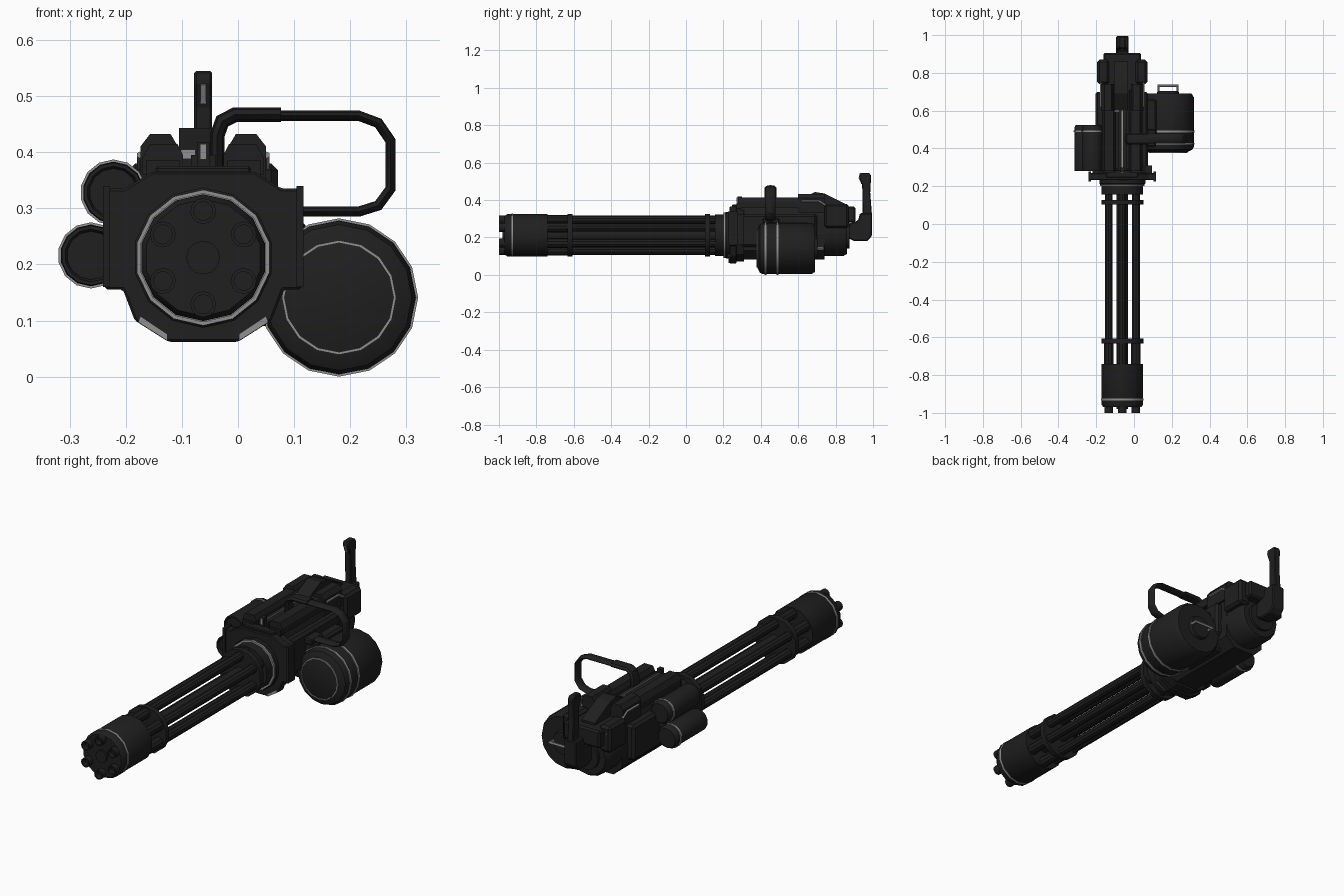
import bpy, bmesh, math
from mathutils import Vector

if "Cube" in bpy.data.objects:
    bpy.data.objects.remove(bpy.data.objects["Cube"])

AX, AZ = -0.062, 0.212  # barrel axis


def material(name, v):
    m = bpy.data.materials.new(name)
    m.diffuse_color = (v, v, v, 1)
    m.use_nodes = True
    m.node_tree.nodes["Principled BSDF"].inputs["Base Color"].default_value = m.diffuse_color
    return m


DARK = material("gunmetal black", 0.014)
GREY = material("worn steel grey", 0.28)


def finish(name, bm, mat, smooth=False):
    bmesh.ops.recalc_face_normals(bm, faces=bm.faces)
    me = bpy.data.meshes.new(name)
    bm.to_mesh(me)
    bm.free()
    me.materials.append(mat)
    ob = bpy.data.objects.new(name, me)
    bpy.context.collection.objects.link(ob)
    if smooth:
        bpy.ops.object.select_all(action='DESELECT')
        ob.select_set(True)
        bpy.context.view_layer.objects.active = ob
        bpy.ops.object.shade_smooth_by_angle(angle=math.radians(32))
    return ob


def lathe(name, x, z, prof, n=14, mat=DARK):
    """Solid of revolution along y from (y, radius) pairs."""
    bm = bmesh.new()
    rings = [[bm.verts.new((x + r * math.sin(2 * math.pi * i / n), y,
                            z + r * math.cos(2 * math.pi * i / n))) for i in range(n)]
             for y, r in prof]
    for a, b in zip(rings, rings[1:]):
        for i in range(n):
            bm.faces.new((a[i], a[(i + 1) % n], b[(i + 1) % n], b[i]))
    bm.faces.new(rings[0])
    bm.faces.new(rings[-1])
    return finish(name, bm, mat, True)


def ring(name, x, z, y0, y1, r0, r1, n=14, mat=GREY):
    """Flat sided hoop around an axis along y."""
    bm = bmesh.new()
    loops = [[bm.verts.new((x + r * math.sin(2 * math.pi * i / n), y,
                            z + r * math.cos(2 * math.pi * i / n))) for i in range(n)]
             for y, r in ((y0, r0), (y0, r1), (y1, r1), (y1, r0))]
    for k in range(4):
        a, b = loops[k], loops[(k + 1) % 4]
        for i in range(n):
            bm.faces.new((a[i], a[(i + 1) % n], b[(i + 1) % n], b[i]))
    return finish(name, bm, mat, True)


def prism(name, pts, a, b, axis='y', mat=DARK, bevel=0):
    """Extrude an (x, z) outline along y, or a (y, z) outline along x."""
    bm = bmesh.new()
    def at(p, t): return (p[0], t, p[1]) if axis == 'y' else (t, p[0], p[1])
    f = [bm.verts.new(at(p, a)) for p in pts]
    g = [bm.verts.new(at(p, b)) for p in pts]
    bm.faces.new(f)
    bm.faces.new(g)
    for i in range(len(pts)):
        j = (i + 1) % len(pts)
        bm.faces.new((f[i], f[j], g[j], g[i]))
    ob = finish(name, bm, mat)
    if bevel:
        m = ob.modifiers.new("bevel", 'BEVEL')
        m.width, m.segments = bevel, 1
    return ob


def box(name, x0, x1, y0, y1, z0, z1, mat=DARK, bevel=0):
    return prism(name, [(x0, z0), (x1, z0), (x1, z1), (x0, z1)], y0, y1, 'y', mat, bevel)


def tube(name, pts, ru, rv, up, mat=DARK, n=8):
    """Oval tube along a path; 'up' is the direction of the rv radius."""
    bm = bmesh.new()
    P = [Vector(p) for p in pts]
    up = Vector(up)
    rings = []
    for i, p in enumerate(P):
        d0 = (P[i] - P[i - 1]).normalized() if i else None
        d1 = (P[i + 1] - P[i]).normalized() if i < len(P) - 1 else None
        d = ((d0 or d1) + (d1 or d0)).normalized()
        s = d.cross(up).normalized()
        k = 1 / max(0.6, d.dot(d1 or d0))
        rings.append([bm.verts.new(p + s * ru * k * math.cos(2 * math.pi * j / n)
                                   + up * rv * math.sin(2 * math.pi * j / n)) for j in range(n)])
    for a, b in zip(rings, rings[1:]):
        for j in range(n):
            bm.faces.new((a[j], a[(j + 1) % n], b[(j + 1) % n], b[j]))
    bm.faces.new(rings[0])
    bm.faces.new(rings[-1])
    return finish(name, bm, mat, True)


# Rotating barrels, each with a hollow tip and a thicker sleeve near the muzzle
for k in range(6):
    a = math.radians(60 * k)
    x, z = AX + 0.083 * math.sin(a), AZ + 0.083 * math.cos(a)
    lathe("barrel_%d" % k, x, z, [(-0.96, 0.022), (0.2, 0.022)], 10)
    lathe("barrel_sleeve_%d" % k, x, z, [(-0.75, 0.026), (-0.62, 0.026)], 10)
    lathe("muzzle_tip_%d" % k, x, z,
          [(-0.975, 0.017), (-1.0, 0.017), (-1.0, 0.023), (-0.95, 0.023)], 12)
lathe("barrel_core", AX, AZ, [(-0.98, 0.03), (0.2, 0.03)], 12)
lathe("muzzle_shroud", AX, AZ, [(-0.97, 0.104), (-0.955, 0.113), (-0.74, 0.113)])
ring("muzzle_band", AX, AZ, -0.934, -0.924, 0.11, 0.115)
for y in (-0.62, 0.115):
    lathe("barrel_clamp", AX, AZ, [(y - 0.013, 0.114), (y + 0.013, 0.114)])
lathe("barrel_collar", AX, AZ, [(0.155, 0.112), (0.2, 0.112), (0.215, 0.125), (0.25, 0.125)])
ring("collar_band", AX, AZ, 0.2, 0.21, 0.11, 0.121)

# Receiver front plate: half outline mirrored about the axis
half = [(0.062, 0.062), (0.122, 0.1), (0.143, 0.155), (0.175, 0.155),
        (0.175, 0.335), (0.14, 0.335), (0.092, 0.365)]
outline = [(AX + x, z) for x, z in half] + [(AX - x, z) for x, z in reversed(half)]
prism("front_plate", outline, 0.232, 0.27, bevel=0.004)
inner = [(AX + (x - AX) * 0.9, AZ + (z - AZ) * 0.93) for x, z in outline]
prism("front_plate_backing", inner, 0.265, 0.31)
for s in (-1, 1):
    box("plate_side_rib", AX + s * 0.166, AX + s * 0.179, 0.225, 0.277, 0.16, 0.34)
    prism("chamfer_strip", [(AX + s * 0.064, 0.064), (AX + s * 0.116, 0.097),
                            (AX + s * 0.112, 0.108), (AX + s * 0.064, 0.076)],
          0.228, 0.232, mat=GREY)
box("plate_top_lip", AX - 0.085, AX + 0.085, 0.245, 0.285, 0.355, 0.375, bevel=0.004)

# Main receiver and rear motor housing
body = [(0.06, 0.082), (0.108, 0.13), (0.108, 0.31), (0.085, 0.37)]
prism("receiver", [(AX + x, z) for x, z in body] + [(AX - x, z) for x, z in reversed(body)],
      0.29, 0.74)
lathe("motor_housing", AX, AZ, [(0.7, 0.112), (0.84, 0.112), (0.86, 0.1), (0.86, 0.07), (0.875, 0.07)], 16)
box("rear_deck", AX - 0.1, AX + 0.1, 0.72, 0.905, 0.28, 0.365, bevel=0.008)
box("left_side_box", -0.205, -0.15, 0.29, 0.7, 0.15, 0.325, bevel=0.012)
box("right_side_box", 0.03, 0.075, 0.29, 0.7, 0.15, 0.325, bevel=0.012)

# Twin top rails, rear shoulder blocks and bent side pipes
for s in (-1, 1):
    prism("top_rail", [(AX + s * x, z) for x, z in
                       ((0.036, 0.36), (0.108, 0.36), (0.108, 0.39), (0.094, 0.415), (0.046, 0.415), (0.036, 0.395))],
          0.28, 0.71)
    prism("shoulder_block", [(AX + s * x, z) for x, z in
                             ((0.045, 0.33), (0.112, 0.33), (0.112, 0.41), (0.095, 0.432), (0.058, 0.432), (0.045, 0.41))],
          0.6, 0.74)
    box("rear_cheek", AX + s * 0.07, AX + s * 0.133, 0.74, 0.87, 0.25, 0.38, bevel=0.012)
    tube("side_pipe", [(AX + s * 0.113, y, z) for y, z in
                       ((0.62, 0.395), (0.71, 0.395), (0.79, 0.345), (0.87, 0.345))],
         0.006, 0.006, (1, 0, 0), GREY, 6)
    box("rail_clamp", AX + s * 0.072 - 0.03, AX + s * 0.072 + 0.03, 0.27, 0.295, 0.355, 0.385)

# Central sloped cover and sight details
box("centre_spine", AX - 0.022, AX + 0.022, 0.28, 0.66, 0.36, 0.395)
prism("sloped_cover", [(0.6, 0.36), (0.6, 0.4), (0.69, 0.443), (0.74, 0.435), (0.86, 0.375), (0.86, 0.35)],
      AX - 0.043, AX + 0.03, 'x')
box("spine_strip", AX - 0.003, AX + 0.003, 0.3, 0.6, 0.395, 0.398, GREY)
box("sight_post", AX - 0.011, AX + 0.011, 0.275, 0.3, 0.355, 0.418)
box("sight_plate", AX - 0.006, AX + 0.006, 0.271, 0.275, 0.387, 0.415, GREY)
box("latch_plate", AX - 0.04, AX - 0.014, 0.592, 0.6, 0.388, 0.405, GREY)

# Rear control grip
prism("grip_base", [(0.86, 0.2), (0.9, 0.18), (0.97, 0.18), (0.995, 0.21), (0.995, 0.33), (0.93, 0.33), (0.92, 0.29), (0.86, 0.27)],
      AX - 0.034, AX + 0.034, 'x', bevel=0.006)
prism("grip_post", [(0.945, 0.31), (0.995, 0.31), (0.985, 0.44), (0.99, 0.53), (0.98, 0.545), (0.93, 0.545), (0.925, 0.525), (0.942, 0.48)],
      AX - 0.016, AX + 0.016, 'x', bevel=0.004)
prism("grip_button", [(0.937, 0.487), (0.921, 0.52), (0.927, 0.522), (0.943, 0.489)],
      AX - 0.005, AX + 0.005, 'x', GREY)

# Ammunition drum with bands, front cap and rear pull handle
DX, DZ = 0.18, 0.141
lathe("ammo_drum", DX, DZ, [(0.38, 0.1), (0.395, 0.13), (0.41, 0.137), (0.67, 0.137), (0.69, 0.125),
                            (0.69, 0.06), (0.705, 0.055)], 16)
ring("drum_cap_ring", DX, DZ, 0.376, 0.384, 0.097, 0.102, 16)
for y in (0.425, 0.49):
    ring("drum_band", DX, DZ, y - 0.005, y + 0.005, 0.13, 0.141, 16)
tube("drum_pull_handle", [(DX + x, y, DZ) for x, y in ((-0.05, 0.69), (-0.05, 0.732), (0.05, 0.732), (0.05, 0.69))],
     0.006, 0.008, (0, 0, 1), GREY, 6)
box("feed_block", 0.0, 0.12, 0.42, 0.66, 0.09, 0.28, bevel=0.01)

# Left side canisters
for cx, cz, r in ((-0.222, 0.328, 0.055), (-0.262, 0.216, 0.055)):
    lathe("canister", cx, cz, [(0.29, r - 0.012), (0.28, r - 0.008), (0.28, r - 0.002), (0.29, r), (0.51, r), (0.525, r - 0.008)], 14)
    ring("canister_band", cx, cz, 0.486, 0.496, r - 0.005, r + 0.004)
box("canister_mount", -0.24, -0.15, 0.31, 0.5, 0.2, 0.33)

# Side carry handle with a thicker grip sleeve
hy = 0.452
tube("carry_handle", [(x, hy, z) for x, z in
                      ((-0.035, 0.36), (-0.035, 0.435), (-0.025, 0.455), (0.0, 0.465), (0.215, 0.465), (0.25, 0.452),
                       (0.272, 0.42), (0.272, 0.335), (0.25, 0.305), (0.215, 0.294), (0.06, 0.294))],
     0.009, 0.026, (0, 1, 0))
tube("handle_sleeve", [(x, hy, z) for x, z in
                       ((-0.037, 0.37), (-0.037, 0.43), (-0.028, 0.455), (-0.005, 0.467), (0.077, 0.467))],
     0.013, 0.031, (0, 1, 0))
box("handle_bracket", 0.04, 0.117, 0.41, 0.5, 0.275, 0.303, bevel=0.005)
